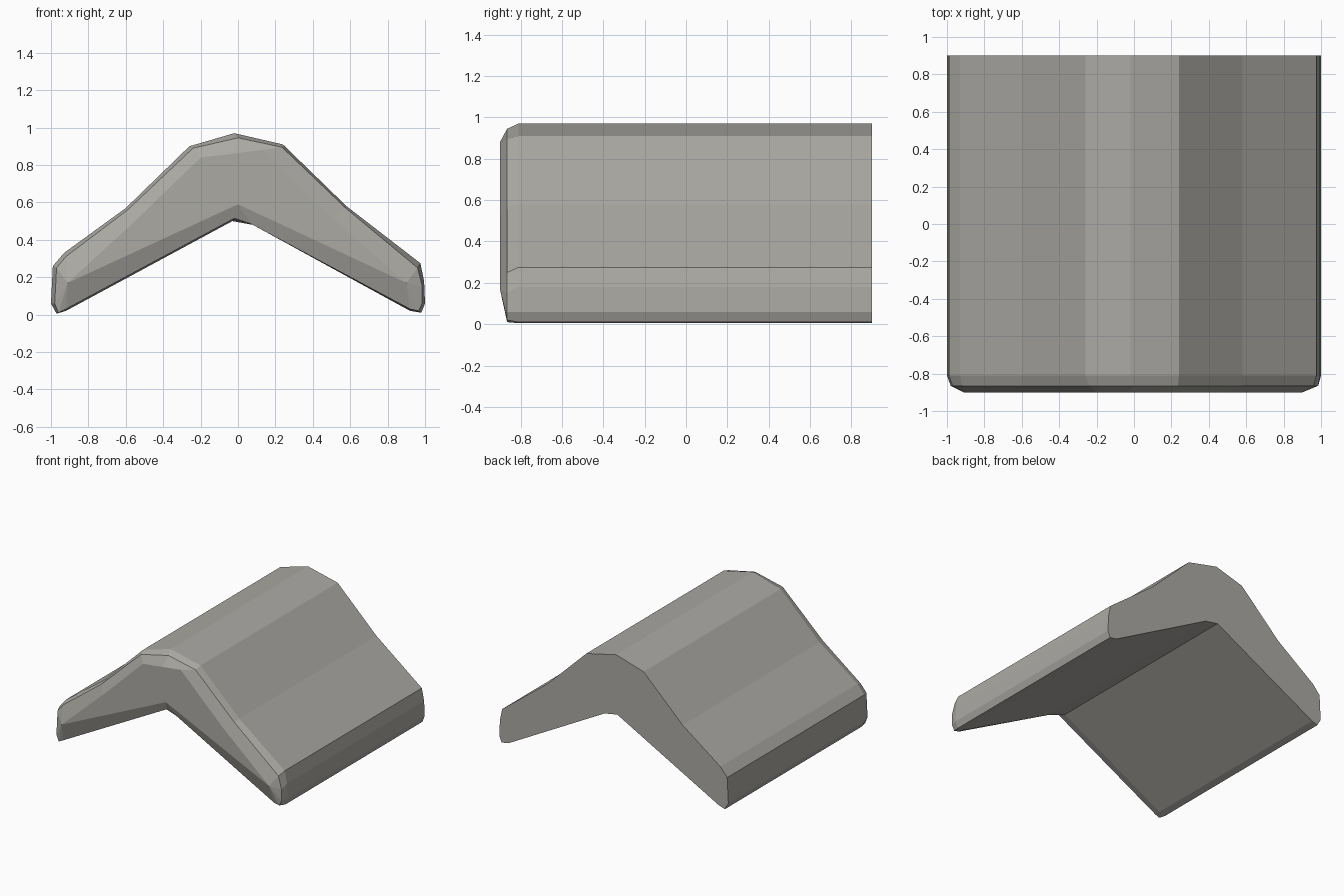
import bpy
import bmesh

default_cube = bpy.data.objects.get("Cube")
if default_cube:
    bpy.data.objects.remove(default_cube, do_unlink=True)


def make_material(name, colour):
    material = bpy.data.materials.new(name)
    material.use_nodes = True
    material.diffuse_color = colour
    shader = material.node_tree.nodes["Principled BSDF"]
    shader.inputs["Base Color"].default_value = colour
    shader.inputs["Roughness"].default_value = 0.8
    return material


def add_ring(bm, points, depth):
    """Add one cross-section of the stone at the given depth."""
    return [bm.verts.new((x, depth, z)) for x, z in points]


def bridge(bm, first, second):
    """Join two cross-sections with a band of quads."""
    for i in range(len(first)):
        j = (i + 1) % len(first)
        bm.faces.new((first[i], first[j], second[j], second[i]))


# Full chevron outline, clockwise from the peak
outline = [
    (-.02, .97), (.24, .91), (.58, .58), (.975, .275), (.995, .18),
    (1, .06), (.98, .01), (.92, .02), (.08, .48), (-.03, .5),
    (-.92, .02), (-.97, .005), (-1, .06), (-.99, .26), (-.93, .33),
    (-.6, .57), (-.26, .9),
]
# Slightly worn outline at the chipped front edge
worn_edge = [
    (0, .945), (.235, .895), (.575, .57), (.96, .25), (.985, .15),
    (.985, .06), (.965, .02), (.92, .03), (.07, .485), (-.02, .515),
    (-.92, .03), (-.96, .01), (-.98, .06), (-.97, .25), (-.92, .31),
    (-.59, .56), (-.24, .89),
]
# Flat front face: several outline points meet at its corners
right_tip, left_tip, notch = (.9, .17), (-.91, .17), (0, .59)
front_face = (
    [(-.03, .86), (.13, .88), (.5, .52)] + [right_tip] * 5
    + [notch] * 2 + [left_tip] * 5 + [(-.55, .5), (-.2, .84)]
)

# Carved stone block, lofted from back to front
bm = bmesh.new()
rings = [
    add_ring(bm, outline, .9),
    add_ring(bm, outline, -.81),
    add_ring(bm, worn_edge, -.865),
    add_ring(bm, front_face, -.9),
]
for back, front in zip(rings, rings[1:]):
    bridge(bm, back, front)
bm.faces.new(rings[0])
bm.faces.new(rings[-1])

# Weld the shared corners and orient the faces
bmesh.ops.remove_doubles(bm, verts=bm.verts, dist=.0005)
bmesh.ops.recalc_face_normals(bm, faces=bm.faces)

mesh = bpy.data.meshes.new("roof_ridge_stone")
bm.to_mesh(mesh)
bm.free()
mesh.materials.append(make_material("warm_grey_stone", (.41, .40, .37, 1)))
stone = bpy.data.objects.new("roof_ridge_stone", mesh)
bpy.context.collection.objects.link(stone)
